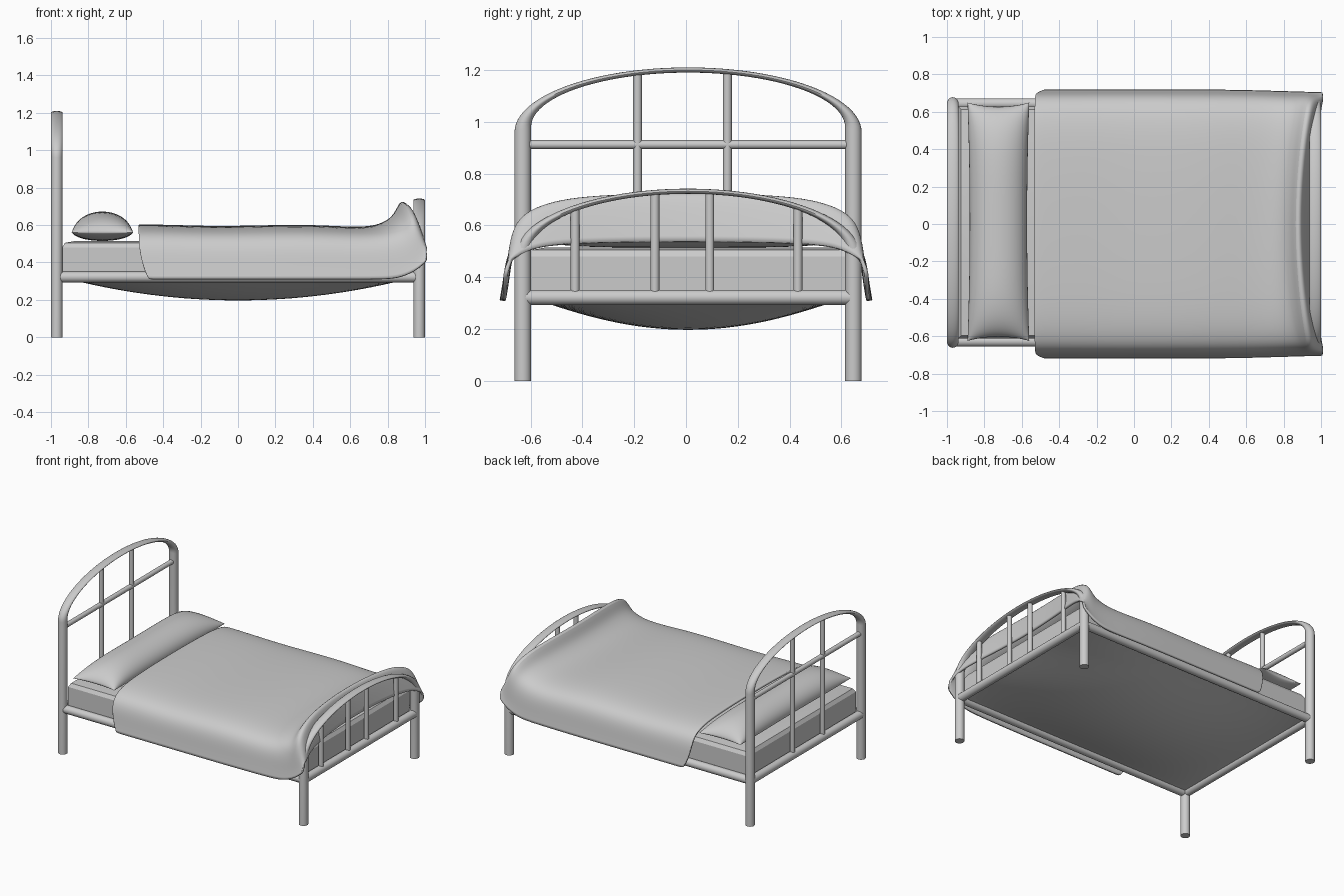
import bpy, bmesh, math
from mathutils import Vector

if "Cube" in bpy.data.objects:
    bpy.data.objects.remove(bpy.data.objects["Cube"])

CY = 0.008  # frame centre line in y


def finish(name, bm, angle=40):
    bmesh.ops.recalc_face_normals(bm, faces=bm.faces)
    me = bpy.data.meshes.new(name)
    bm.to_mesh(me)
    bm.free()
    ob = bpy.data.objects.new(name, me)
    bpy.context.collection.objects.link(ob)
    bpy.ops.object.select_all(action='DESELECT')
    ob.select_set(True)
    bpy.context.view_layer.objects.active = ob
    bpy.ops.object.shade_smooth_by_angle(angle=math.radians(angle))
    return ob


def loft(bm, rings, cyclic=True, caps=True):
    vs = [[bm.verts.new(p) for p in r] for r in rings]
    n = len(vs[0])
    for a, b in zip(vs, vs[1:]):
        for i in range(n if cyclic else n - 1):
            j = (i + 1) % n
            bm.faces.new((a[i], a[j], b[j], b[i]))
    if caps:
        bm.faces.new(vs[0])
        bm.faces.new(vs[-1])


def rod(name, a, b, r, sides=20):
    a, b = Vector(a), Vector(b)
    q = (b - a).to_track_quat('Z', 'Y')
    ring = [q @ Vector((r * math.cos(k * math.tau / sides), r * math.sin(k * math.tau / sides), 0))
            for k in range(sides)]
    bm = bmesh.new()
    loft(bm, [[a + p for p in ring], [b + p for p in ring]])
    return finish(name, bm)


# Arched end frames: posts swelling into a thinner flattened arch
def end_frame(name, x, spring, top):
    ao, ai, bo = 0.67, 0.606, top - spring
    zi, bi = spring + 0.02, top - 0.02 - spring - 0.02
    pairs = [((ao, 0.0), (ai, 0.0))]
    for k in range(49):
        t = math.pi * k / 48
        c, s = math.cos(t), math.sin(t)
        pairs.append(((ao * c, spring + bo * s), (ai * c, zi + bi * s)))
    pairs.append(((-ao, 0.0), (-ai, 0.0)))
    rings = []
    for o, i in pairs:
        o, i = Vector((x, o[0] + CY, o[1])), Vector((x, i[0] + CY, i[1]))
        m, h = (o + i) / 2, (o - i) / 2
        rings.append([m + h * math.cos(k * math.tau / 20) + Vector((0.031 * math.sin(k * math.tau / 20), 0, 0))
                      for k in range(20)])
    bm = bmesh.new()
    loft(bm, rings)
    finish(name, bm)


def arch_z(y, spring, top):
    return spring + (top - spring) * math.sqrt(1 - ((y - CY) / 0.67) ** 2) - 0.015


end_frame("headboard_frame", -0.969, 0.96, 1.21)
end_frame("footboard_frame", 0.969, 0.48, 0.742)

# Bars of the head and foot ends
rod("headboard_crossbar", (-0.969, CY - 0.62, 0.912), (-0.969, CY + 0.62, 0.912), 0.017)
for y in (-0.187, 0.16):
    rod("headboard_bar", (-0.969, y, 0.32), (-0.969, y, arch_z(y, 0.96, 1.21)), 0.017)
for y in (-0.428, -0.12, 0.092, 0.432):
    rod("footboard_bar", (0.969, y, 0.335), (0.969, y, arch_z(y, 0.48, 0.742)), 0.017)

# Lower rails
for x in (-0.969, 0.969):
    rod("end_rail", (x, CY - 0.63, 0.322), (x, CY + 0.63, 0.322), 0.029)
for s in (-1, 1):
    rod("side_rail", (-0.96, CY + s * 0.635, 0.322), (0.96, CY + s * 0.635, 0.322), 0.029)

# Mattress with a chamfered top rim
bm = bmesh.new()
loft(bm, [[(sx * w, CY + sy * h, z) for sx, sy in ((-1, -1), (1, -1), (1, 1), (-1, 1))]
          for w, h, z in ((0.94, 0.62, 0.32), (0.94, 0.62, 0.48), (0.925, 0.605, 0.505), (0.87, 0.55, 0.515))])
finish("mattress", bm, 15)

# Sagging cloth under the mattress
bm = bmesh.new()
N = 32
rows = []
for i in range(N + 1):
    u = -1 + 2 * i / N
    rows.append([])
    for j in range(N + 1):
        v = -1 + 2 * j / N
        d = 0.125 * (1 - u * u) * (1 - v * v) ** 1.15
        rows[-1].append((0.95 * u, CY + 0.62 * v, 0.322 - d))
loft(bm, rows, cyclic=False, caps=False)
finish("sagging_base", bm)

# Pillow: two puffed sheets with pinched corners
bm = bmesh.new()
for side in (1, -1):
    rows = []
    for i in range(41):
        u = -math.cos(math.pi * i / 40)
        row = []
        for j in range(25):
            v = -math.cos(math.pi * j / 24)
            puff = math.sqrt(max(0, 1 - v * v)) * max(0, 1 - abs(u) ** 5) ** 0.6
            z = 0.56 + (0.112 if side > 0 else -0.045) * puff
            x = -0.725 + 0.165 * v * (0.93 + 0.07 * u * u)
            y = 0.012 + 0.637 * u * (0.965 + 0.035 * v * v)
            row.append((x, y, z))
        rows.append(row)
    loft(bm, rows, cyclic=False, caps=False)
bmesh.ops.remove_doubles(bm, verts=bm.verts, dist=0.0005)
finish("pillow", bm, 60)

# Blanket: draped cross-section swept along the bed, riding up at the foot
half = [(0.0, 0.592), (0.2, 0.591), (0.4, 0.585), (0.52, 0.575), (0.61, 0.555),
        (0.665, 0.52), (0.69, 0.46), (0.70, 0.38), (0.712, 0.31)]
profile = [(-y, z) for y, z in reversed(half[1:])] + half
stations = [(-0.53, 0.002), (-0.51, 0.005), (-0.3, 0), (-0.1, -0.006), (0.15, 0), (0.4, 0.003), (0.6, -0.01),
            (0.72, -0.006), (0.79, 0.02), (0.84, 0.06), (0.87, 0.135), (0.89, 0.12),
            (0.915, 0.03), (0.935, -0.055)]
rows = []
for x, lift in stations:
    f = min(max((x - 0.5) / 0.4, 0), 1)
    row = []
    for y, z in profile:
        a = abs(y)
        hang = max(0, (0.52 - z) / 0.21)          # 0 on top, 1 at the hem
        w = 1 - min(hang * 1.5, 1)
        px = x + f * 0.07 * (a / 0.68) ** 2
        px += 0.05 * hang ** 2 * max(0, 1 - (x + 0.53) / 0.4)
        pz = z + lift * w * (1 - 0.35 * (a / 0.7) ** 4) + 0.11 * hang * max(0, (x - 0.75) / 0.19) ** 2
        row.append((px, y * (1 - 0.02 * f), pz))
    rows.append(row)
bm = bmesh.new()
loft(bm, rows, cyclic=False, caps=False)
if sum(f.normal.z for f in bm.faces) < 0:
    bmesh.ops.reverse_faces(bm, faces=bm.faces)
blanket = finish("blanket", bm, 60)
sub = blanket.modifiers.new("soften", 'SUBSURF')
sub.levels = sub.render_levels = 2
thick = blanket.modifiers.new("thickness", 'SOLIDIFY')
thick.thickness = 0.015
thick.offset = 0
